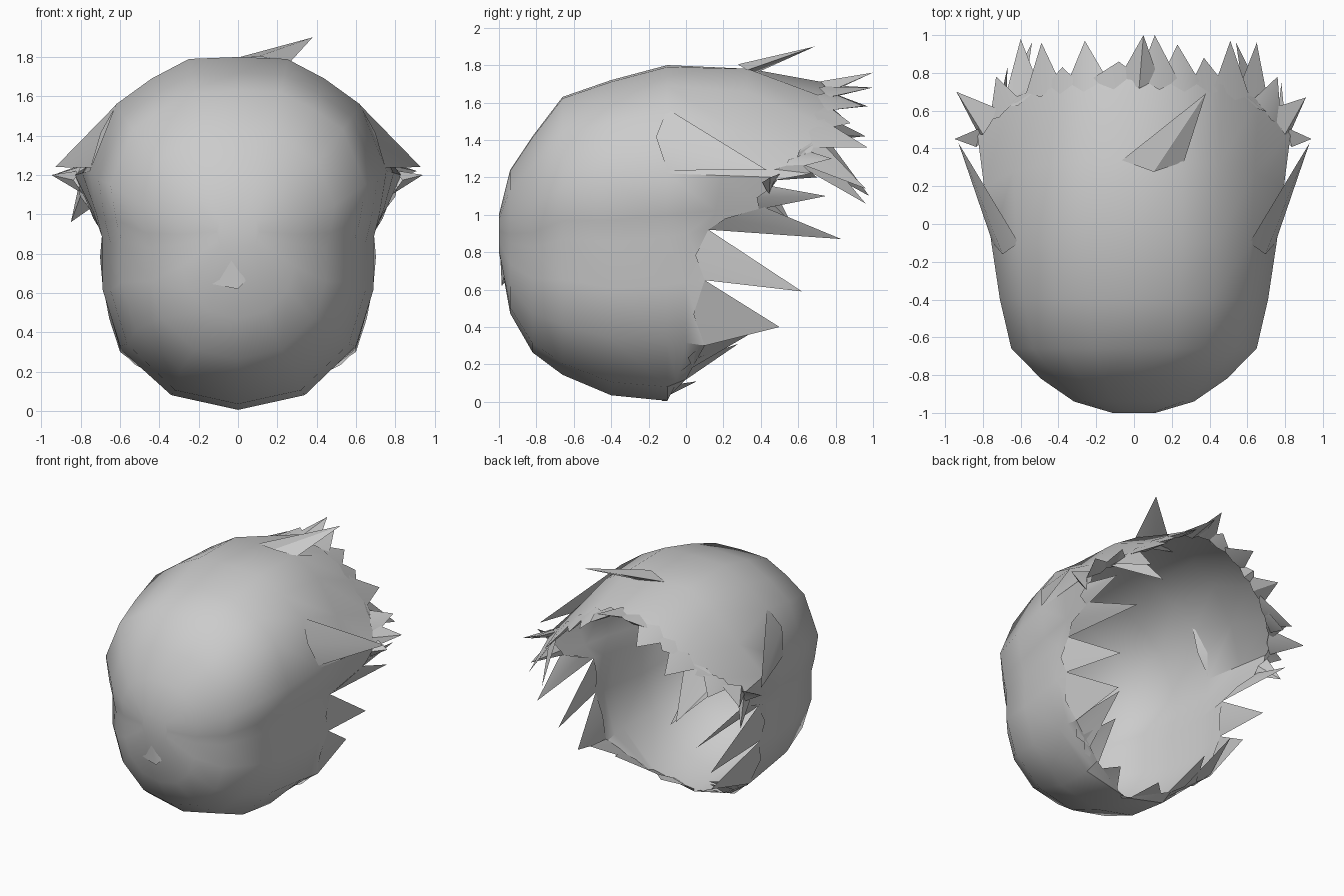
import bpy, bmesh, math
from mathutils import Vector

if "Cube" in bpy.data.objects:
    bpy.data.objects.remove(bpy.data.objects["Cube"])

# half cross-section (x, z) at the widest part, top to bottom
PROFILE = [(0, 1.80), (.25, 1.79), (.44, 1.69), (.62, 1.56), (.755, 1.22), (.72, 1.0),
           (.69, .88), (.69, .62), (.60, .33), (.34, .08), (0, .005)]
# rings along the dome: y, width scale, bottom z, top z
RINGS = [(-1, .15, .80, 1.0), (-.94, .42, .47, 1.24), (-.82, .65, .26, 1.42),
         (-.66, .86, .14, 1.63), (-.4, .94, .03, 1.72), (-.1, 1, 0, 1.8)]
# ragged opening, where the spikes are rooted
RIM = [(0, .78, 1.70), (.26, .76, 1.62), (.46, .74, 1.48), (.66, .66, 1.32),
       (.83, .48, 1.20), (.76, .42, 1.04), (.69, .12, .92), (.69, .10, .65),
       (.60, .10, .30), (.33, 0, .12), (0, -.13, .005)]
N = len(PROFILE)


def finish(bm, name, angle):
    bmesh.ops.recalc_face_normals(bm, faces=bm.faces)
    me = bpy.data.meshes.new(name)
    bm.to_mesh(me)
    bm.free()
    ob = bpy.data.objects.new(name, me)
    bpy.context.collection.objects.link(ob)
    bpy.ops.object.select_all(action='DESELECT')
    ob.select_set(True)
    bpy.context.view_layer.objects.active = ob
    bpy.ops.object.shade_smooth_by_angle(angle=math.radians(angle))
    return ob


def full_loop(half):
    return half + [Vector((-p.x, p.y, p.z)) for p in half[-2:0:-1]]


# smooth open shell
loops = []
for y, s, zb, zt in RINGS:
    loops.append(full_loop([Vector((x * s, y, zb + z / 1.8 * (zt - zb))) for x, z in PROFILE]))
rim = [Vector(p) for p in RIM]
waist = [Vector((x, -.1, z)) for x, z in PROFILE]
mid = [a.lerp(b, .5) for a, b in zip(waist, rim)]
mid[0].z = mid[1].z = 1.78
mid[2].z = 1.66
loops += [full_loop(mid), full_loop(rim)]
bm = bmesh.new()
rows = [[bm.verts.new(p) for p in lp] for lp in loops]
bm.faces.new(rows[0])
for a, b in zip(rows, rows[1:]):
    for i in range(len(a)):
        j = (i + 1) % len(a)
        bm.faces.new((a[i], a[j], b[j], b[i]))
finish(bm, "hair_shell", 35)


# point on a half loop; negative positions lie on the left side
def point_on(curve, u):
    s = -1 if u < 0 else 1
    u = min(abs(u), N - 1.001)
    p = curve[int(u)].lerp(curve[int(u) + 1], u - int(u))
    return Vector((p.x * s, p.y, p.z))


# folded pointed lock growing from a half loop
def spike(bm, u, w, tip, thick=.035, curve=rim):
    root = point_on(curve, u)
    out = Vector((root.x, 0, root.z - .95)).normalized()
    l, r = point_on(curve, u - w), point_on(curve, u + w)
    ridge = root + out * thick * .6 + Vector((0, -.06, 0))
    inner = root - out * thick
    vl, vo, vr, vi, vt = [bm.verts.new(p) for p in (l, ridge, r, inner, Vector(tip))]
    for a, b in ((vl, vo), (vo, vr), (vr, vi), (vi, vl)):
        bm.faces.new((a, b, vt))


# upper fringe: rim position, half width, tip
FRINGE = [(.1, .4, (.05, 1, 1.76)), (.5, .4, (.11, 1, 1.68)), (1.0, .45, (.23, .95, 1.58)),
          (1.7, .45, (.37, .88, 1.49)), (2.3, .45, (.51, .97, 1.36)), (2.9, .45, (.65, .96, 1.14)),
          (3.3, .4, (.76, .78, 1.3)), (3.7, .4, (.91, .67, 1.22)), (4.2, .4, (.94, .45, 1.2)),
          (4.7, .4, (.78, .75, 1.10)), (-.4, .5, (-.08, .86, 1.70)), (-1.0, .45, (-.26, .97, 1.58)),
          (-1.6, .4, (-.38, .83, 1.53)), (-2.1, .45, (-.49, .96, 1.42)),
          (-2.7, .5, (-.60, .98, 1.10)), (-3.2, .4, (-.73, .78, 1.25)),
          (-3.7, .4, (-.94, .70, 1.2)), (-4.2, .4, (-.95, .45, 1.2)),
          (-4.7, .4, (-.85, .56, .96))]
bm = bmesh.new()
for f in FRINGE:
    spike(bm, *f)
# raised lock on the crown
spike(bm, .4, .65, (.38, .69, 1.9), .04, mid)
# flared side locks starting at the widest part
for s in (1, -1):
    spike(bm, 3.45 * s, .5, (.93 * s, .43, 1.24), .03, waist)
    spike(bm, 3.0 * s, .4, (.54 * s, .96, 1.06), .04)
finish(bm, "fringe_spikes", 30)

# lower side locks, mirrored
LOWER = [(5.5, .5, (.67, .83, .87)), (6.5, .5, (.64, .62, .59)), (7.5, .5, (.56, .50, .40)),
         (8.3, .35, (.50, .44, .42)), (8.7, .35, (.40, .28, .31)), (9.5, .3, (.17, .06, .11))]
bm = bmesh.new()
for u, w, t in LOWER:
    for s in (1, -1):
        spike(bm, u * s, w, (t[0] * s, t[1], t[2]), .02)
finish(bm, "lower_spikes", 30)

# small raised lock low on the front
bm = bmesh.new()
a, b, c, d = [bm.verts.new(p) for p in ((-.07, -1, .92), (-.21, -.95, .66), (0, -.985, .62), (.04, -.975, .66))]
bm.faces.new((a, b, c))
bm.faces.new((a, c, d))
finish(bm, "front_lock", 30)
